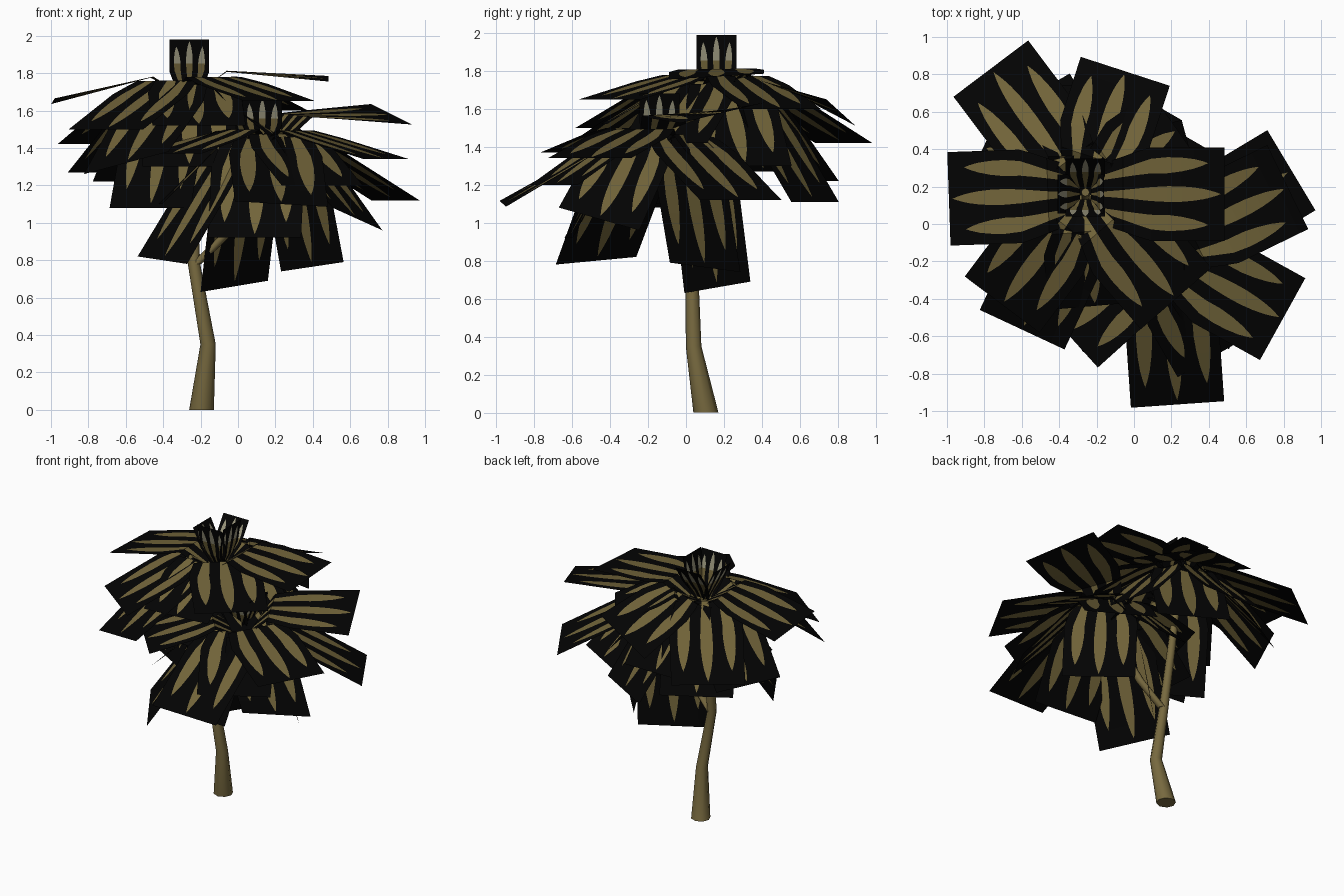
import bpy, bmesh, math
from mathutils import Vector

if "Cube" in bpy.data.objects:
    bpy.data.objects.remove(bpy.data.objects["Cube"])


def material(name, rgb):
    m = bpy.data.materials.new(name)
    m.diffuse_color = (*rgb, 1)
    m.use_nodes = True
    m.node_tree.nodes["Principled BSDF"].inputs["Base Color"].default_value = m.diffuse_color
    return m


BLACK = material("leaf_black", (0.001, 0.001, 0.001))
OLIVE = material("leaf_olive", (0.165, 0.126, 0.041))
PALE = material("young_leaf_pale", (0.33, 0.31, 0.21))
BARK = material("bark_olive", (0.185, 0.142, 0.05))


def finish(bm, name, mats):
    me = bpy.data.meshes.new(name)
    bm.to_mesh(me)
    bm.free()
    for m in mats:
        me.materials.append(m)
    ob = bpy.data.objects.new(name, me)
    bpy.context.collection.objects.link(ob)
    return ob


# Tapered stem from horizontal rings
def stem(name, path, sides=8):
    bm = bmesh.new()
    rings = []
    for x, y, z, r in path:
        rings.append([bm.verts.new((x + r * math.cos(i * math.tau / sides),
                                    y + r * math.sin(i * math.tau / sides), z))
                      for i in range(sides)])
    for a, b in zip(rings, rings[1:]):
        for i in range(sides):
            j = (i + 1) % sides
            bm.faces.new((a[i], a[j], b[j], b[i])).smooth = True
    bm.faces.new(rings[0][::-1])
    bm.faces.new(rings[-1])
    finish(bm, name, [BARK])


ROWS = [0, 0.1, 0.2, 0.3, 0.42, 0.55, 0.66, 0.76, 0.83, 0.87, 0.93, 0.97, 1]
FINGERS = [(-1, 0.87), (0, 0.97), (1, 0.87)]    # side, tip position


def finger_half_width(t, tip):
    u = t / tip
    return 0 if u >= 1 else 0.092 * (1 - u ** 6) * (0.4 + 0.6 * min(1, u * 1.6))


# One bent card; alternate columns are the coloured fingers
def card(bm, centre, az, profile, width, base_width, roll=0, shift=0, young=False):
    a = math.radians(az)
    out = Vector((math.cos(a), math.sin(a), 0))
    side = Vector((-math.sin(a), math.cos(a), 0))
    (r0, z0), (r1, z1), (r2, z2) = profile
    knee = 0.2
    grid = []
    for t in ROWS:
        if t <= knee:
            k = t / knee
            r, z = r0 + (r1 - r0) * k, z0 + (z1 - z0) * k
        else:
            k = (t - knee) / (1 - knee)
            r, z = r1 + (r2 - r1) * k, z1 + (z2 - z1) * k
        w = base_width + (width - base_width) * min(1, t / 0.4)
        cols = [-0.5]
        for s, tip in FINGERS:
            mid = s * (0.27 + 0.07 * t)
            h = finger_half_width(t, tip)
            cols += [mid - h, mid + h]
        cols.append(0.5)
        base = Vector((centre[0], centre[1], 0)) + out * r + side * shift
        row = []
        for c in cols:
            p = base + side * (c * w)
            p.z = z + roll * c * t
            row.append(bm.verts.new(p))
        grid.append(row)
    for i, (lo, hi) in enumerate(zip(grid, grid[1:])):
        for j in range(7):
            loop = [lo[j], lo[j + 1], hi[j + 1], hi[j]]
            if (lo[j].co - lo[j + 1].co).length < 1e-6:
                continue                        # past the finger tip
            if (hi[j].co - hi[j + 1].co).length < 1e-6:
                loop.pop()
            f = bm.faces.new(loop)
            if j % 2:
                f.material_index = 2 if young and ROWS[i] >= 0.5 else 1


# Whole crown: spreading leaves plus a cup of young upright leaves
def crown(name, centre, leaves, young):
    bm = bmesh.new()
    core = centre[2]
    for az, reach, tip_z, roll, *shift in leaves:
        drop = core - tip_z
        prof = [(0.06, core - 0.02 - 0.2 * max(0, drop)),
                (0.20, core + 0.06 - (0.14 if drop > 0 else 0.5) * drop),
                (reach, tip_z)]
        card(bm, centre, az, prof, 0.5, 0.3, roll, *shift)
    for az, reach, tip_z in young:
        prof = [(0.03, core - 0.04), (0.06, core + 0.02), (reach, tip_z)]
        card(bm, centre, az, prof, 0.21, 0.12, young=True)
    bmesh.ops.remove_doubles(bm, verts=bm.verts[:], dist=1e-5)
    finish(bm, name, [BLACK, OLIVE, PALE])


# Trunk and side branch
stem("trunk", [(-0.195, 0.105, 0, 0.066), (-0.16, 0.04, 0.35, 0.041),
               (-0.235, 0.03, 0.78, 0.033), (-0.25, 0.09, 1.2, 0.028),
               (-0.26, 0.17, 1.74, 0.022)])
stem("branch", [(-0.225, 0.03, 0.78, 0.03), (-0.06, 0.0, 0.94, 0.03),
                (0.04, -0.06, 1.15, 0.026), (0.13, -0.14, 1.44, 0.02)])

# Upper crown: azimuth, reach, tip height, roll, optional sideways shift
crown("upper_crown", (-0.26, 0.16, 1.73), [
    (182, 0.73, 1.65, 0.03), (127, 0.84, 1.42, 0), (72, 0.69, 1.58, -0.14),
    (0, 0.745, 1.77, 0.03), (35, 0.60, 1.60, 0), (311, 0.74, 1.65, 0),
    (275, 0.60, 1.52, 0), (233, 0.74, 1.50, 0), (245, 0.80, 1.32, 0.12),
    (60, 0.60, 1.11, 0), (120, 0.60, 1.22, 0), (155, 0.60, 1.27, 0),
    (240, 0.42, 1.08, 0), (270, 0.55, 1.30, 0), (335, 0.65, 1.42, 0),
    (90, 0.58, 1.34, 0), (15, 0.60, 1.30, 0),
], [(90, 0.19, 1.95), (180, 0.15, 1.94), (270, 0.12, 1.98), (0, 0.10, 1.99)])

# Lower crown
crown("lower_crown", (0.13, -0.14, 1.45), [
    (274, 0.83, 1.10, -0.03, 0.045), (331, 0.76, 1.34, 0), (31, 0.83, 1.12, 0),
    (26, 0.77, 1.58, 0.11), (212, 0.63, 0.80, -0.04),
    (134, 0.324, 0.66, -0.06, -0.104),
    (42, 0.36, 0.765, -0.05), (265, 0.48, 0.92, 0), (328, 0.60, 1.02, -0.12),
    (185, 0.56, 1.10, 0), (222, 0.66, 1.37, 0), (165, 0.55, 1.32, 0),
    (60, 0.60, 1.12, 0), (95, 0.52, 1.12, 0), (300, 0.64, 1.20, 0),
], [(90, 0.16, 1.64), (180, 0.15, 1.64), (270, 0.13, 1.67), (0, 0.14, 1.68)])
